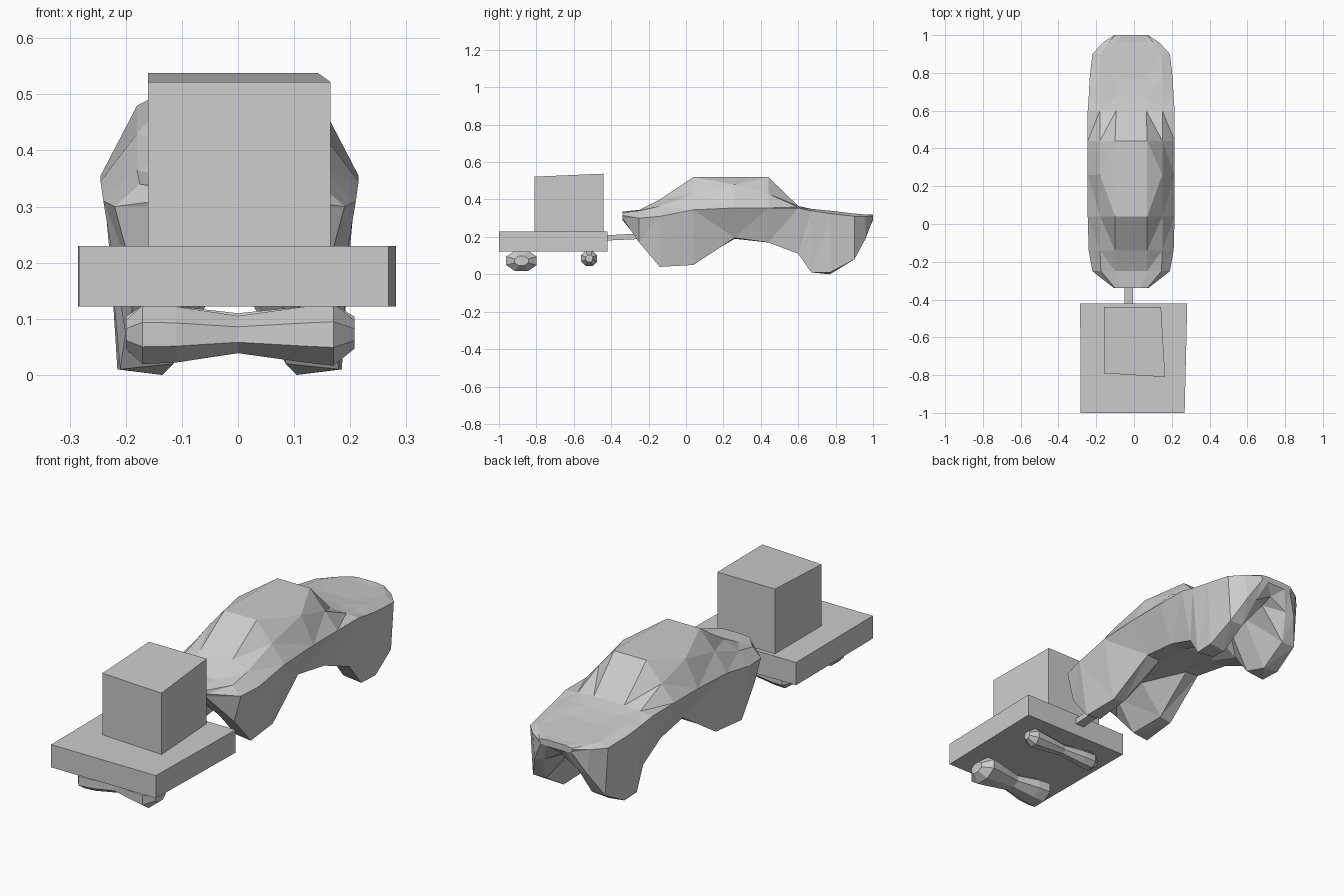
import bpy, bmesh, math

CX = -0.015  # car centre line


def finish(name, bm):
    bmesh.ops.recalc_face_normals(bm, faces=bm.faces[:])
    me = bpy.data.meshes.new(name)
    bm.to_mesh(me)
    bm.free()
    ob = bpy.data.objects.new(name, me)
    bpy.context.collection.objects.link(ob)
    return ob


def loft(name, rings):
    """Skin a row of closed rings and cap both ends."""
    bm = bmesh.new()
    rows = [[bm.verts.new(p) for p in r] for r in rings]
    n = len(rows[0])
    for a, b in zip(rows, rows[1:]):
        for i in range(n):
            j = (i + 1) % n
            bm.faces.new((a[i], a[j], b[j], b[i]))
    bm.faces.new(rows[0])
    bm.faces.new(rows[-1])
    bmesh.ops.triangulate(bm, faces=bm.faces[:])
    return finish(name, bm)


def slab(name, bottom, top):
    """Slightly skewed box between two four-cornered outlines."""
    return loft(name, [bottom, top])


# Car body: y, belly z, then (half width, z) for inner wheel, outer wheel,
# belt, shoulder and roof edge
sections = [
    (-0.34, .29, (.05, .29), (.08, .30), (.09, .315), (.085, .33), (.05, .335)),
    (-0.25, .22, (.09, .18), (.17, .17), (.205, .30), (.16, .34), (.085, .345)),
    (-0.14, .20, (.10, .05), (.18, .04), (.225, .31), (.165, .365), (.085, .40)),
    (0.04, .20, (.11, .06), (.17, .05), (.23, .345), (.165, .43), (.085, .52)),
    (0.26, .19, (.08, .19), (.15, .195), (.23, .355), (.165, .48), (.085, .52)),
    (0.44, .18, (.08, .17), (.16, .17), (.23, .355), (.165, .43), (.085, .52)),
    (0.60, .18, (.09, .12), (.18, .11), (.23, .355), (.165, .36), (.08, .365)),
    (0.67, .20, (.10, .02), (.195, .01), (.225, .34), (.165, .35), (.08, .35)),
    (0.77, .22, (.12, .00), (.20, .01), (.22, .325), (.165, .34), (.08, .335)),
    (0.90, .23, (.12, .08), (.19, .08), (.205, .31), (.16, .325), (.08, .325)),
    (0.96, .25, (.09, .20), (.14, .19), (.15, .31), (.12, .32), (.08, .32)),
    (1.00, .29, (.05, .29), (.08, .295), (.09, .31), (.085, .315), (.05, .32)),
]
rings = []
for y, zb, *half in sections:
    ring = [(CX, y, zb)]
    ring += [(CX + x, y, z) for x, z in half]
    ring += [(CX - x, y, z) for x, z in reversed(half)]
    rings.append(ring)
loft("car_body", rings)

# Trailer deck
deck = [(-.283, -1), (.268, -1), (.282, -.42), (-.285, -.42)]
slab("trailer_deck", [(x, y, .122) for x, y in deck],
     [(x, y, .23) for x, y in deck])

# Crate with a slightly tilted top
crate = [(-.16, -.79), (.165, -.81), (.143, -.44), (-.16, -.44)]
slab("crate", [(x, y, .225) for x, y in crate],
     [(x, y, .538 if y > -.6 else .522) for x, y in crate])

# Tow bar
slab("tow_bar",
     [(-.05, -.44, .18), (-.004, -.44, .18), (-.004, -.44, .208), (-.05, -.44, .208)],
     [(-.05, -.22, .19), (-.004, -.22, .19), (-.004, -.22, .22), (-.05, -.22, .22)])


# Wheel pairs: faceted bars, fat at the ends and thin in the middle
def wheel_pair(name, y, z, ry, rz):
    stations = [(-.2, .45), (-.17, .95), (-.11, .9), (0, .6),
                (.12, .9), (.17, 1), (.208, .45)]
    wheels = []
    for x, s in stations:
        wheels.append([(x, y + s * ry * math.cos(math.tau * (i + .5) / 8),
                        z + s * rz * math.sin(math.tau * (i + .5) / 8))
                       for i in range(8)])
    loft(name, wheels)


wheel_pair("outer_wheel_pair", -.88, .072, .088, .060)
wheel_pair("inner_wheel_pair", -.518, .085, .046, .045)
